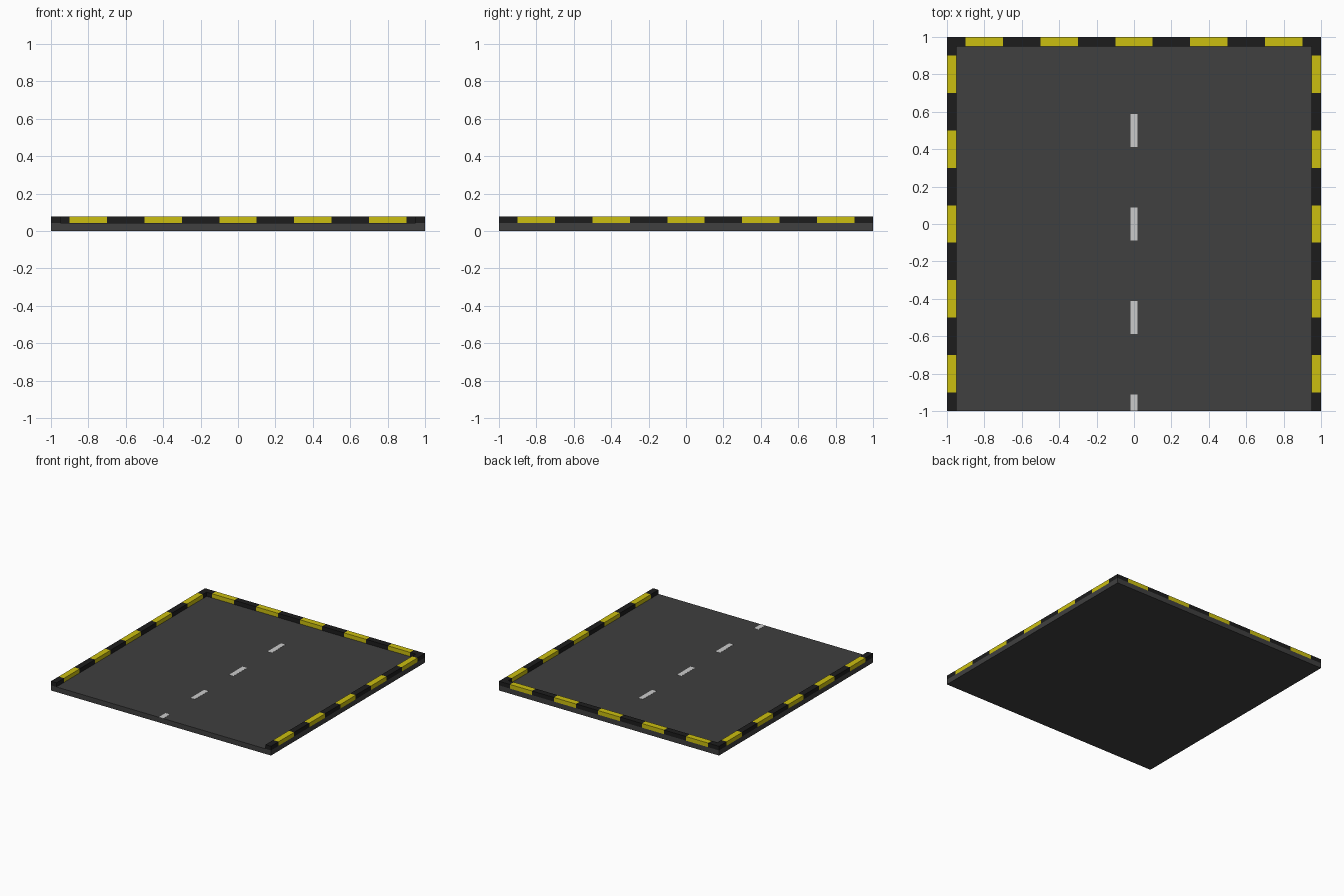
import bpy

if "Cube" in bpy.data.objects:
    bpy.data.objects.remove(bpy.data.objects["Cube"])


def material(name, color):
    m = bpy.data.materials.new(name)
    m.diffuse_color = (*color, 1)
    m.use_nodes = True
    m.node_tree.nodes["Principled BSDF"].inputs["Base Color"].default_value = m.diffuse_color
    return m


ASPHALT = material("asphalt", (0.05, 0.05, 0.05))
BLACK = material("curb_black", (0.012, 0.012, 0.012))
YELLOW = material("curb_yellow", (0.6, 0.52, 0.005))
WHITE = material("line_white", (0.8, 0.8, 0.8))


def box(name, lo, hi, mat):
    bpy.ops.mesh.primitive_cube_add(size=1, location=[(a + b) / 2 for a, b in zip(lo, hi)])
    ob = bpy.context.object
    ob.name = name
    ob.scale = [b - a for a, b in zip(lo, hi)]
    bpy.ops.object.transform_apply(location=False, rotation=False, scale=True)
    ob.data.materials.append(mat)
    return ob


ROAD_TOP, CURB_TOP, CURB_W = 0.042, 0.076, 0.05

# Road slab
box("road_slab", (-1, -1, 0), (1, 1, ROAD_TOP), ASPHALT)

# Dashed centre line, the nearest dash cut by the road edge
for y in (-1, -0.5, 0, 0.5):
    box("lane_dash", (-0.02, max(y - 0.0875, -1), ROAD_TOP - 0.005),
        (0.02, y + 0.0875, ROAD_TOP + 0.001), WHITE)

# Striped curbs along both sides and the back: half-length black ends
cuts = [-1] + [-0.9 + 0.2 * i for i in range(10)] + [1]
inner = 1 - CURB_W
for i, (a, b) in enumerate(zip(cuts, cuts[1:])):
    mat = YELLOW if i % 2 else BLACK
    box("left_curb", (-1, a, ROAD_TOP), (-inner, b, CURB_TOP), mat)
    box("right_curb", (inner, a, ROAD_TOP), (1, b, CURB_TOP), mat)
    # back curb butts against the side curbs
    box("back_curb", (max(a, -inner), inner, ROAD_TOP), (min(b, inner), 1, CURB_TOP), mat)
